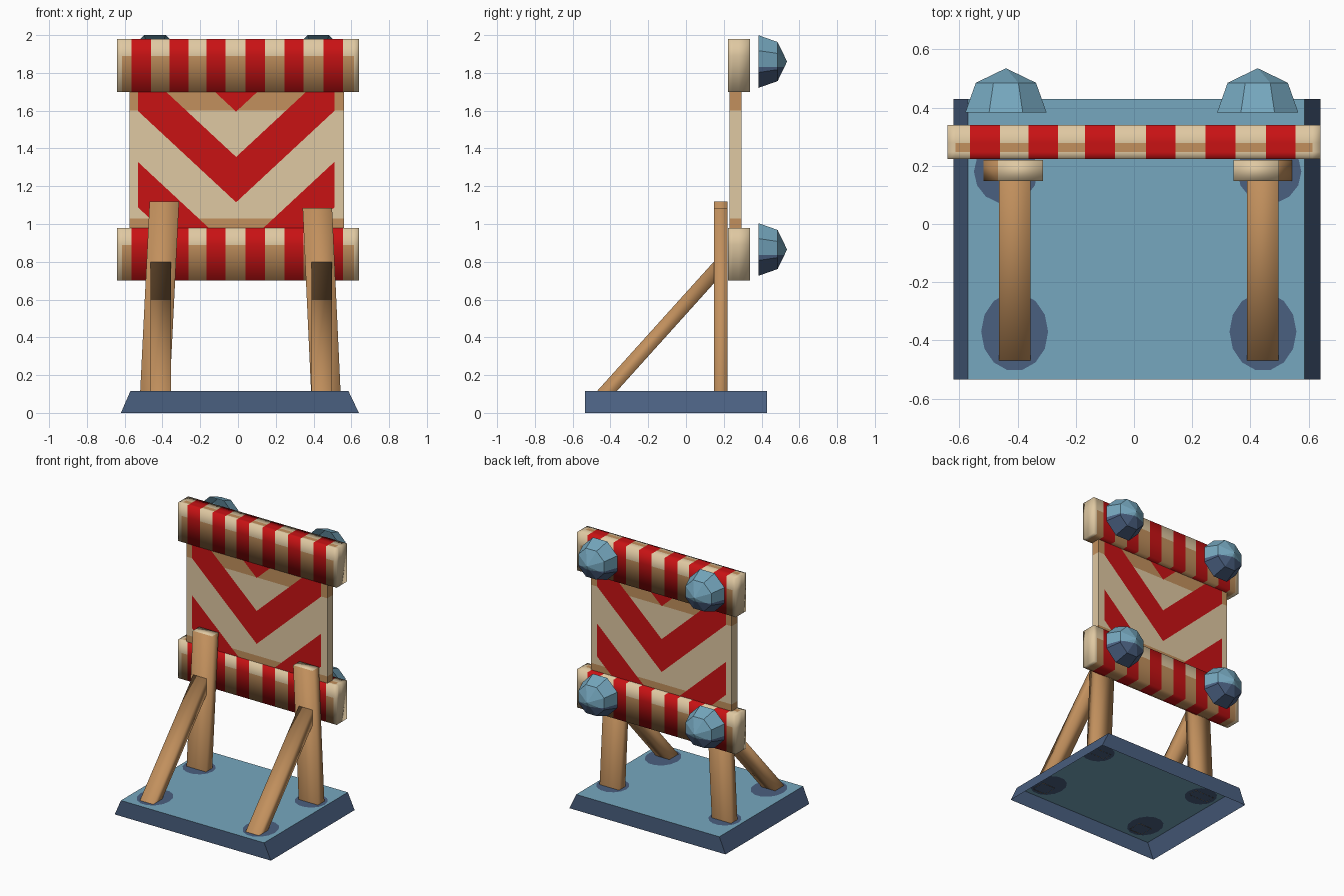
import bpy, bmesh, math
from mathutils import Vector

if "Cube" in bpy.data.objects:
    bpy.data.objects.remove(bpy.data.objects["Cube"])


def mat(name, rgb):
    m = bpy.data.materials.new(name)
    m.diffuse_color = (*rgb, 1)
    m.use_nodes = True
    m.node_tree.nodes["Principled BSDF"].inputs["Base Color"].default_value = m.diffuse_color
    return m


BEIGE = mat("pale_wood", (0.74, 0.58, 0.36))
TAN = mat("brown_wood", (0.54, 0.28, 0.11))
RED = mat("red_paint", (0.58, 0.006, 0.007))
BLUE = mat("light_blue", (0.18, 0.39, 0.52))
DARK = mat("dark_blue", (0.068, 0.115, 0.215))

BOX = [(0, 3, 2, 1), (4, 5, 6, 7), (0, 1, 5, 4), (1, 2, 6, 5), (2, 3, 7, 6), (3, 0, 4, 7)]


def hexa(low, high, skip=()):
    """Six-sided solid from four low and four high corners."""
    bm = bmesh.new()
    vs = [bm.verts.new(p) for p in low + high]
    for i, f in enumerate(BOX):
        if i not in skip:
            bm.faces.new([vs[k] for k in f])
    bmesh.ops.recalc_face_normals(bm, faces=bm.faces) if not skip else None
    return bm


def rect(x0, x1, y0, y1, z):
    return [(x0, y0, z), (x1, y0, z), (x1, y1, z), (x0, y1, z)]


def cut(bm, co, no):
    bmesh.ops.bisect_plane(bm, geom=bm.verts[:] + bm.edges[:] + bm.faces[:],
                           dist=1e-5, plane_co=co, plane_no=no)


def finish(bm, name, mats, rule=None, smooth=False):
    if rule:
        bm.normal_update()
        for f in bm.faces:
            f.material_index = rule(f.calc_center_median(), f.normal)
    me = bpy.data.meshes.new(name)
    bm.to_mesh(me)
    bm.free()
    for m in mats:
        me.materials.append(m)
    if smooth:
        me.polygons.foreach_set("use_smooth", [True] * len(me.polygons))
    ob = bpy.data.objects.new(name, me)
    bpy.context.collection.objects.link(ob)
    return ob


# base: open-bottomed tray with sloping ends
bm = hexa(rect(-0.62, 0.64, -0.535, 0.43, 0), rect(-0.57, 0.585, -0.535, 0.43, 0.115), skip=(0,))
finish(bm, "base", [BLUE, DARK], lambda c, n: 0 if n.z > 0.9 else 1)


# dark patches round the feet, above and below the base sheet
def patch(name, cx, cy, rx, ry):
    bm = bmesh.new()
    for z, s in ((0.118, 1), (0.112, -1)):
        bm.faces.new([bm.verts.new((cx + rx * math.cos(s * a * math.tau / 14),
                                    cy + ry * math.sin(s * a * math.tau / 14), z))
                      for a in range(14)])
    finish(bm, name, [DARK])


# posts and braces: (side, foot x, head x, head height, brace x)
for side, xf, xh, zt, xb in (("left", -0.44, -0.39, 1.12, -0.41),
                             ("right", 0.465, 0.42, 1.085, 0.443)):
    bm = hexa(rect(xf - 0.078, xf + 0.078, 0.147, 0.22, 0.111),
              rect(xh - 0.078, xh + 0.078, 0.147, 0.22, zt), skip=(0,))
    finish(bm, side + "_post", [TAN, BEIGE], lambda c, n: 1 if n.z > 0.9 else 0, True)
    low = rect(xb - 0.054, xb + 0.054, -0.475, -0.37, 0.111)
    high = [(x, 0.165, z) for x, z in ((xb - 0.054, 0.82), (xb + 0.054, 0.82),
                                       (xb + 0.054, 0.705), (xb - 0.054, 0.705))]
    finish(hexa(low, high, skip=(0,)), side + "_brace", [TAN], None, True)
    patch(side + "_post_patch", xf, 0.18, 0.11, 0.11)
    patch(side + "_brace_patch", xb, -0.37, 0.115, 0.135)

# sign panel with chevrons on both faces
XC, HALF, SLOPE, THICK = -0.01, 0.52, 0.93, 0.24
APEX = (0.605, 1.115, 1.595)
bm = hexa(rect(-0.575, 0.56, 0.229, 0.295, 0.95), rect(-0.575, 0.56, 0.229, 0.295, 1.73))
for x in (XC - HALF, XC, XC + HALF):
    cut(bm, (x, 0, 0), (1, 0, 0))
for z in (1.03, 1.60):
    cut(bm, (0, 0, z), (0, 0, 1))
for a in APEX:
    for z in (a, a + THICK):
        for s in (-1, 1):
            cut(bm, (XC, 0, z), Vector((s * SLOPE, 0, 1)).normalized())


def panel_rule(c, n):
    h = c.z - SLOPE * abs(c.x - XC)
    if abs(n.y) > 0.5 and abs(c.x - XC) < HALF and any(a < h < a + THICK for a in APEX):
        return 2
    return 1 if c.z > 1.60 or c.z < 1.03 else 0


finish(bm, "sign_panel", [BEIGE, TAN, RED], panel_rule)

# striped crossbeams
STRIPES = (-0.512, -0.312, -0.117, 0.092, 0.297, 0.504)
for name, zc in (("lower_beam", 0.84), ("upper_beam", 1.84)):
    bm = hexa(rect(-0.64, 0.64, 0.223, 0.34, zc - 0.14), rect(-0.64, 0.64, 0.223, 0.34, zc + 0.14))
    for x in [s + d for s in STRIPES for d in (-0.051, 0.051)] + [-0.613, 0.613]:
        cut(bm, (x, 0, 0), (1, 0, 0))
    cut(bm, (0, 0, zc + 0.05), (0, 0, 1))
    for y in (0.247, 0.279):
        cut(bm, (0, y, 0), (0, 1, 0))

    def beam_rule(c, n):
        if any(abs(c.x - s) < 0.051 for s in STRIPES):
            return 2
        if abs(c.x) > 0.613:
            return 0
        if n.z > 0.5:
            return 1 if 0.247 < c.y < 0.279 else 0
        return 1 if c.z < zc + 0.05 else 0

    finish(bm, name, [BEIGE, TAN, RED], beam_rule, True)

# faceted domes behind the beams
for row, zc in (("lower", 0.865), ("upper", 1.86)):
    for side, xc in (("left", -0.44), ("right", 0.425)):
        bm = bmesh.new()
        rings = [[bm.verts.new((xc + r * math.cos((k + 0.5) * math.tau / 8), y,
                                zc + r * math.sin((k + 0.5) * math.tau / 8))) for k in range(8)]
                 for r, y in ((0.151, 0.383), (0.112, 0.485))]
        tip = bm.verts.new((xc, 0.535, zc))
        for k in range(8):
            j = (k + 1) % 8
            bm.faces.new((rings[0][j], rings[0][k], rings[1][k], rings[1][j]))
            bm.faces.new((rings[1][j], rings[1][k], tip))
        bmesh.ops.recalc_face_normals(bm, faces=bm.faces)
        if sum(f.normal.y for f in bm.faces) < 0:
            bmesh.ops.reverse_faces(bm, faces=bm.faces)
        cut(bm, (0, 0, zc - 0.03), (0, 0, 1))
        finish(bm, f"{row}_{side}_dome", [BLUE, DARK],
               lambda c, n: 0 if c.z > zc - 0.03 else 1)
